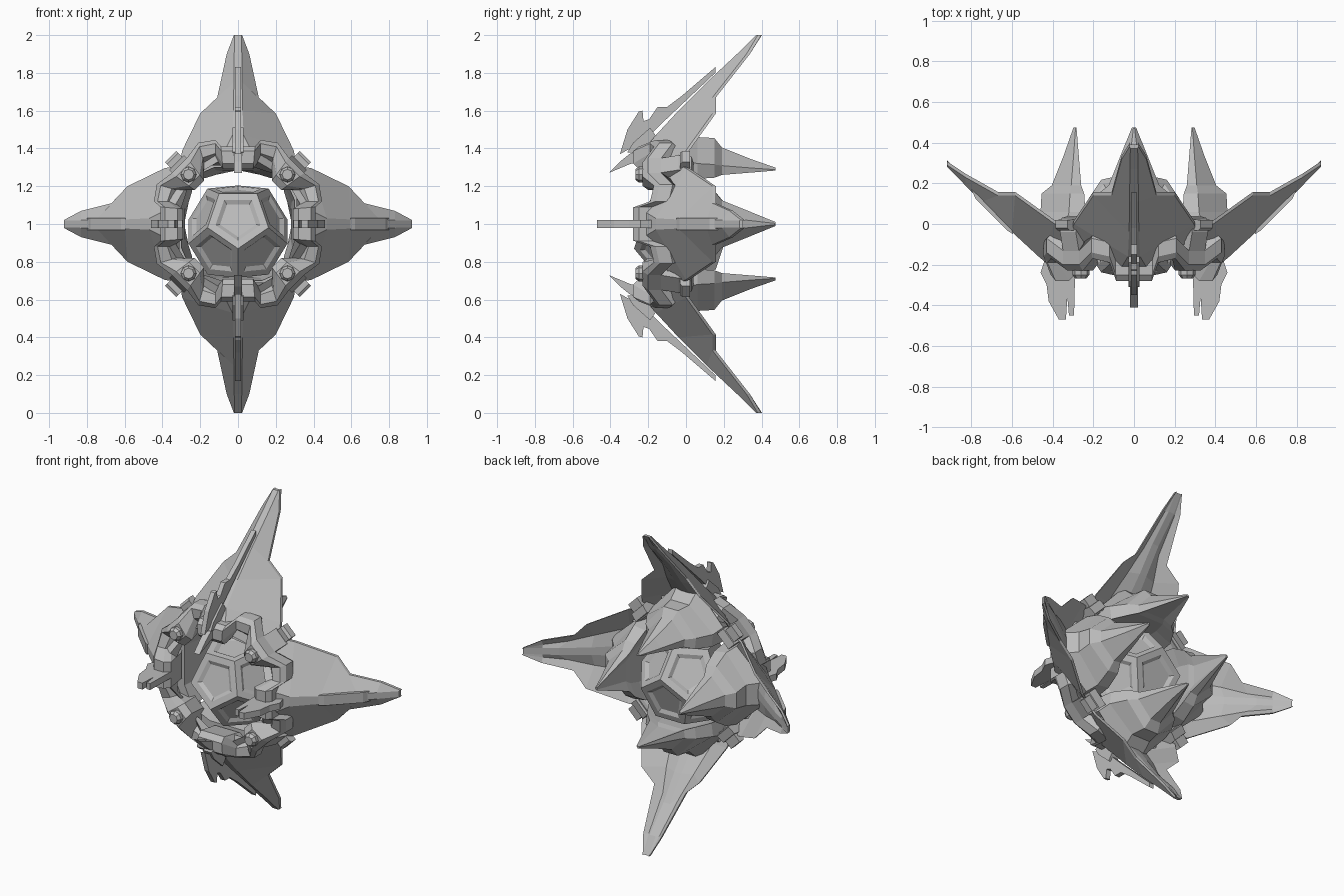
import bpy, bmesh, math
from mathutils import Matrix, Vector

cube = bpy.data.objects.get("Cube")
if cube:
    bpy.data.objects.remove(cube)

grey = bpy.data.materials.new("hull_grey")
grey.use_nodes = True
colour = (0.5, 0.5, 0.5, 1)
grey.diffuse_color = colour
grey.node_tree.nodes["Principled BSDF"].inputs["Base Color"].default_value = colour

CENTRE = Vector((0, 0, 1))
SIDES = {"top": 0, "left": 90, "bottom": 180, "right": 270}


def finish(name, bm):
    bmesh.ops.recalc_face_normals(bm, faces=bm.faces)
    mesh = bpy.data.meshes.new(name)
    bm.to_mesh(mesh)
    bm.free()
    mesh.materials.append(grey)
    obj = bpy.data.objects.new(name, mesh)
    bpy.context.collection.objects.link(obj)
    return obj


def place(point, angle):
    """Turn (sideways, outward, depth) into world space around the hub."""
    u, r, y = point
    return CENTRE + Matrix.Rotation(math.radians(angle), 3, 'Y') @ Vector((u, y, r))


def loft(name, sections, angle=0, closed=False):
    bm = bmesh.new()
    rings = [[bm.verts.new(place(p, angle)) for p in s] for s in sections]
    n = len(rings[0])
    pairs = list(zip(rings, rings[1:]))
    if closed:
        pairs.append((rings[-1], rings[0]))
    else:
        bm.faces.new(rings[0])
        bm.faces.new(rings[-1])
    for a, b in pairs:
        for i in range(n):
            j = (i + 1) % n
            bm.faces.new((a[i], a[j], b[j], b[i]))
    return finish(name, bm)


def mirrored(half):
    return half + [(-u, r, y) for u, r, y in reversed(half)]


def prism(name, outline, half_width, angle):
    """Extrude an (outward, depth) outline sideways."""
    return loft(name, [[(s * half_width, r, y) for r, y in outline]
                       for s in (-1, 1)], angle)


# Swept wings: edge (u, r, y), ridge (u, r, y), keel depth
wing_inner = [
    ((.11, .67, .14), (.022, .75, .11), .08),
    ((.20, .585, .14), (.024, .60, -.04), .12),
    ((.295, .39, 0), (.03, .47, -.16), .14),
    ((.31, .31, -.04), (.06, .41, -.21), .13),
    ((.24, .25, -.13), (.07, .35, -.22), .10),
]
wing_tips = {
    "long": [((.022, 1, .38), (.018, 1, .372), .02),
             ((.06, .90, .32), (.02, .90, .27), .06)],
    "short": [((.022, .92, .29), (.018, .92, .282), .02),
              ((.07, .83, .23), (.02, .83, .19), .05)],
}


def wing_section(edge, ridge, keel):
    """Folded plate with thin edges and a keel down the back."""
    e, r = Vector(edge), Vector(ridge)
    back = Vector((0, 0, .018))
    hollow = e.lerp(r, .6) + back * 1.5
    return mirrored([tuple(p) for p in
                     (r, e, e + back, hollow, r + Vector((0, 0, keel)))])


# Rear petals: depth, half width, inner radius, outer radius
petal_stations = [
    (.475, .010, .285, .298),
    (.34, .065, .285, .345),
    (.19, .125, .285, .405),
    (.15, .175, .28, .455),
    (.06, .23, .285, .46),
    (-.02, .245, .29, .53),
    (-.10, .25, .30, .43),
]


def petal_section(y, w, inner, outer):
    return mirrored([(w * .28, outer, y), (w, inner + .2 * (outer - inner), y),
                     (w * .95, inner - .2 * w, y), (w * .5, inner, y)])


crest = [(.37, -.35), (.50, -.31), (.595, -.25), (.60, -.23), (.545, -.225),
         (.555, -.195), (.62, -.15), (.62, -.10), (.68, -.02), (.83, .155),
         (.80, .155), (.54, -.12), (.44, -.22)]
crest_mount = [(.38, -.31), (.43, -.28), (.51, -.19), (.44, -.14), (.37, -.20)]
beak = [(.27, -.41), (.33, -.35), (.37, -.30), (.41, -.20), (.34, -.18),
        (.32, -.29)]
fork = [(.29, -.25), (.295, -.45), (.32, -.45), (.328, -.36), (.335, -.47),
        (.37, -.47), (.42, -.38), (.43, -.30), (.46, -.24), (.44, -.18)]
ridge_plate = [(.595, -.05), (.62, -.035), (.78, .125), (.80, .17), (.61, .0)]

for side, angle in SIDES.items():
    vertical = side in ("top", "bottom")
    tips = wing_tips["long" if vertical else "short"]
    loft(side + "_wing", [wing_section(*s) for s in tips + wing_inner], angle)
    loft(side + "_rear_petal", [petal_section(*s) for s in petal_stations], angle)
    if vertical:
        prism(side + "_crest", crest, .015, angle)
        prism(side + "_crest_mount", crest_mount, .028, angle)
        prism(side + "_beak", beak, .02, angle)
    else:
        prism(side + "_fork", fork, .02, angle)
        prism(side + "_ridge_plate", ridge_plate, .032, angle)

# Zigzag collar: inner (u, r), outer (u, r), front depth
collar_half = [
    ((.08, .29), (.09, .41), -.28),
    ((.12, .35), (.12, .445), -.19),
    ((.18, .325), (.21, .43), -.17),
    ((.18, .23), (.27, .35), -.23),
]


def collar_section(inner, outer, y, flip):
    a, b = Vector(inner), Vector(outer)
    profile = [(a, y + .03), (a.lerp(b, .25), y), (a.lerp(b, .8), y),
               (b, y + .03), (b, y + .10), (a.lerp(b, .2), y + .17)]
    return [(flip * p.x, p.y, d) for p, d in profile]


collar = []
quarter = ([collar_section(*s, -1) for s in reversed(collar_half)]
           + [collar_section(*s, 1) for s in collar_half])
for angle in SIDES.values():
    for section in quarter:
        turned = [place(p, angle) - CENTRE for p in section]
        collar.append([(v.x, v.z, v.y) for v in turned])
loft("collar", collar, closed=True)

# Diagonal arms, clamps and bolts
arm = [(.36, -.20), (.43, -.17), (.46, -.04), (.45, .03), (.40, .04), (.37, -.08)]
clamp = [(.39, -.025), (.41, -.032), (.49, -.032), (.505, -.02), (.505, .02),
         (.39, .025)]
bolt_rings = [(.042, -.18), (.042, -.25), (.028, -.268)]
for i in range(4):
    angle = 45 + 90 * i
    prism(f"arm_{i}", arm, .055, angle)
    prism(f"clamp_{i}", clamp, .042, angle)
    rings = [[(rad * math.cos(t * math.pi / 4), .37 + rad * math.sin(t * math.pi / 4), y)
              for t in range(8)] for rad, y in bolt_rings]
    loft(f"bolt_{i}", rings, angle)

# Core: a twelve-sided ball with shallow recessed panels, tipped forward
ico = bmesh.new()
bmesh.ops.create_icosphere(ico, subdivisions=1, radius=1)
corners = [f.calc_center_median().normalized() * .28 for f in ico.faces]
ico.free()
bm = bmesh.new()
for c in corners:
    bm.verts.new(c)
bmesh.ops.convex_hull(bm, input=bm.verts)
bmesh.ops.dissolve_limit(bm, angle_limit=.1, verts=bm.verts, edges=bm.edges)
bmesh.ops.recalc_face_normals(bm, faces=bm.faces)
panels = list(bm.faces)
bmesh.ops.inset_individual(bm, faces=panels, thickness=.045)
bmesh.ops.inset_individual(bm, faces=panels, thickness=.025, depth=-.014)
core = finish("core", bm)
core.rotation_euler = (0, .14, -math.pi / 2)
core.location = (0, -.01, .96)
